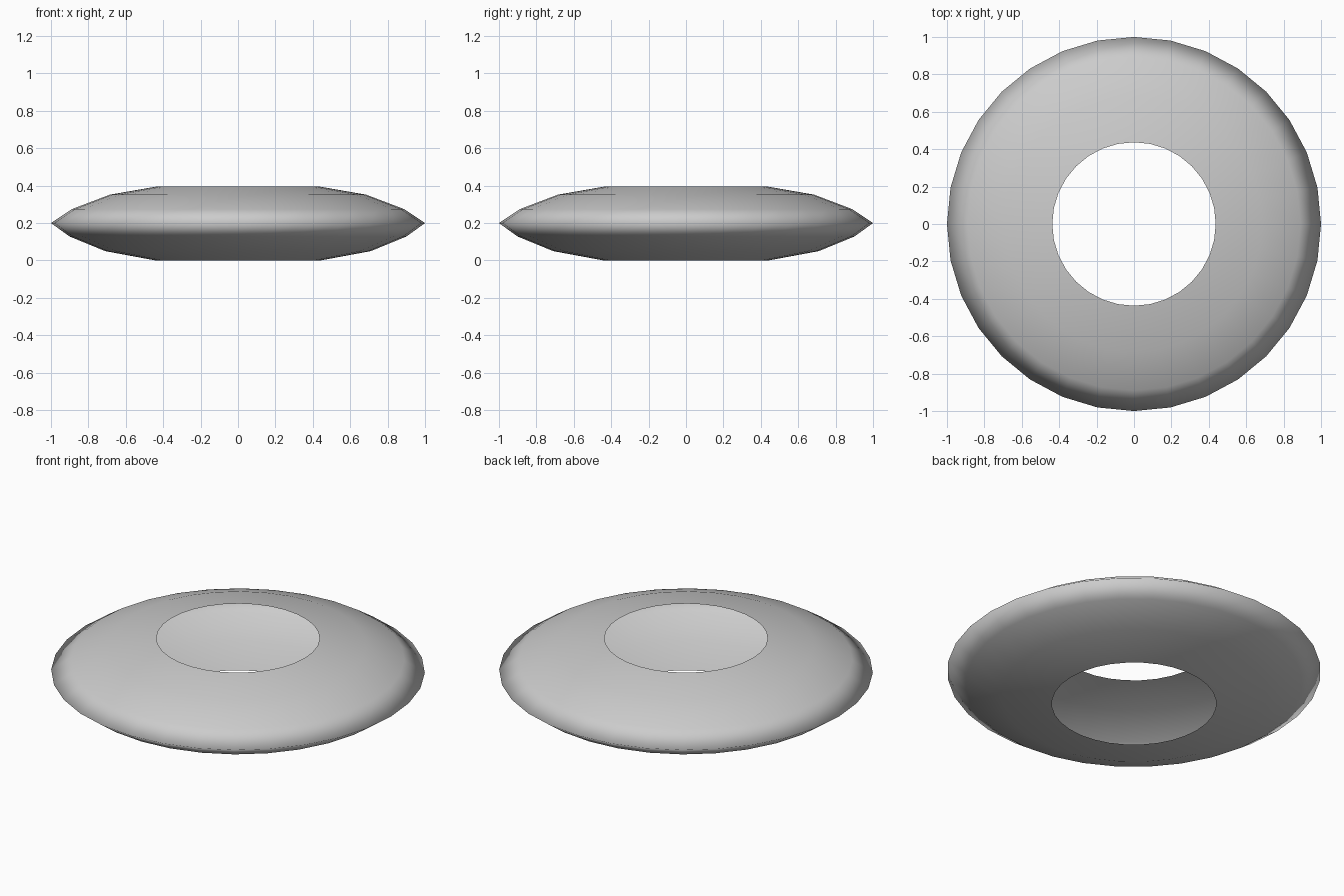
import bpy, bmesh, math

if "Cube" in bpy.data.objects:
    bpy.data.objects.remove(bpy.data.objects["Cube"])

SEGMENTS = 32
# Half cross-section (radius, height) of the thin open shell, bottom lip to top lip
PROFILE = [(0.44, 0.0), (0.71, 0.05), (0.90, 0.128), (1.0, 0.2),
           (0.89, 0.274), (0.685, 0.352), (0.437, 0.395)]


def lathe(name, profile, segments):
    bm = bmesh.new()
    verts = [bm.verts.new((r, 0, z)) for r, z in profile]
    edges = [bm.edges.new(pair) for pair in zip(verts, verts[1:])]
    bmesh.ops.spin(bm, geom=verts + edges, cent=(0, 0, 0), axis=(0, 0, 1),
                   angle=math.tau, steps=segments, use_duplicate=False)
    bmesh.ops.remove_doubles(bm, verts=bm.verts, dist=1e-4)
    bmesh.ops.recalc_face_normals(bm, faces=bm.faces)
    # Outer wall faces point away from the axis
    if sum(f.normal.dot(f.calc_center_median().xy.to_3d()) for f in bm.faces) < 0:
        bmesh.ops.reverse_faces(bm, faces=bm.faces)
    for f in bm.faces:
        f.smooth = True
    mesh = bpy.data.meshes.new(name)
    bm.to_mesh(mesh)
    bm.free()
    obj = bpy.data.objects.new(name, mesh)
    bpy.context.collection.objects.link(obj)
    return obj


# Hollow ring shell, open at the top and bottom
lathe("ring_shell", PROFILE, SEGMENTS)
